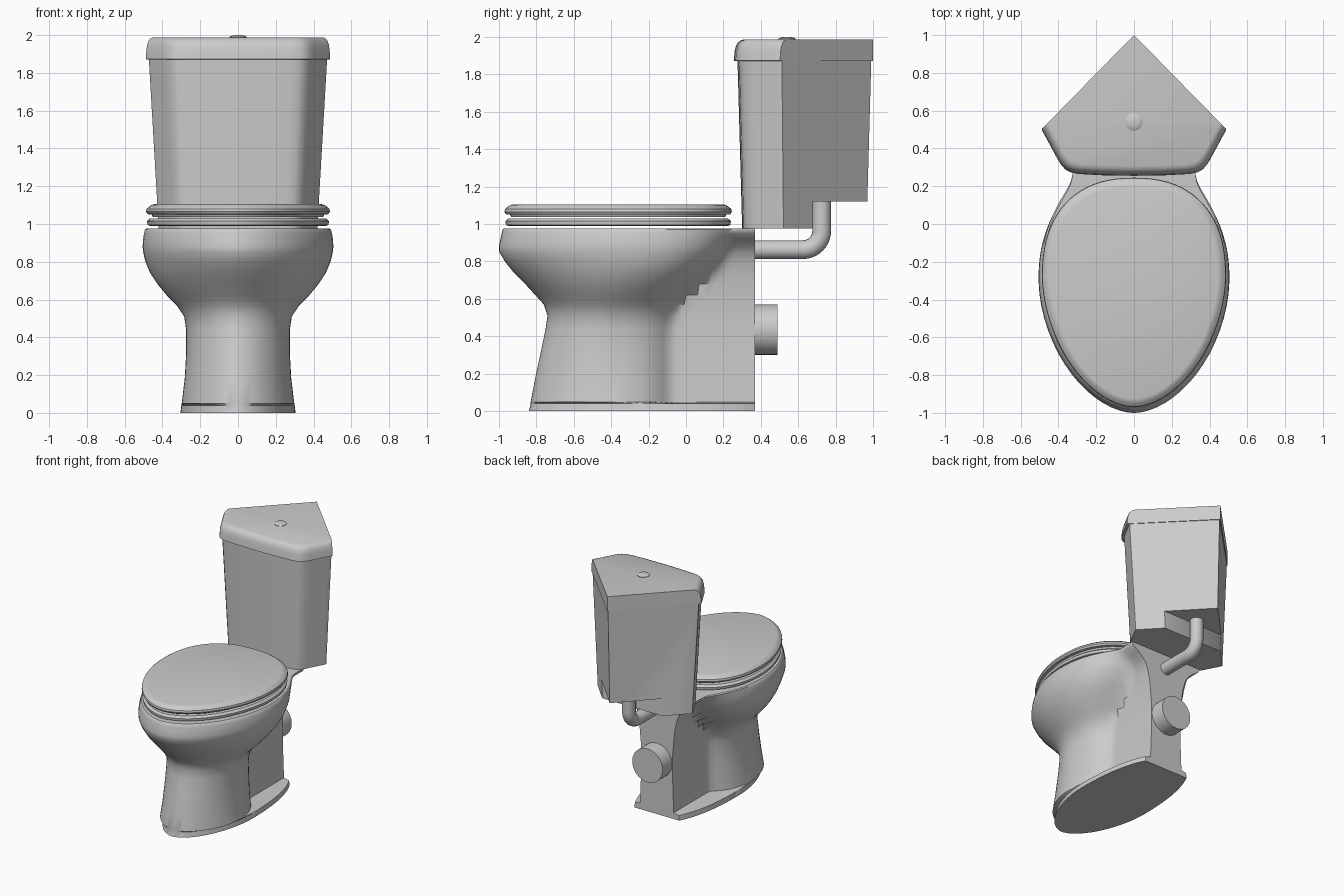
import bpy, bmesh, math
from mathutils import Vector

if "Cube" in bpy.data.objects:
    bpy.data.objects.remove(bpy.data.objects["Cube"])

ceramic = bpy.data.materials.new("grey_ceramic")
ceramic.diffuse_color = (0.6, 0.6, 0.6, 1)
ceramic.use_nodes = True
ceramic.node_tree.nodes["Principled BSDF"].inputs["Base Color"].default_value = ceramic.diffuse_color


def finish(name, bm, angle=35):
    bmesh.ops.recalc_face_normals(bm, faces=bm.faces)
    me = bpy.data.meshes.new(name)
    bm.to_mesh(me)
    bm.free()
    me.materials.append(ceramic)
    ob = bpy.data.objects.new(name, me)
    bpy.context.collection.objects.link(ob)
    bpy.ops.object.select_all(action='DESELECT')
    ob.select_set(True)
    bpy.context.view_layer.objects.active = ob
    bpy.ops.object.shade_smooth_by_angle(angle=math.radians(angle))
    return ob


def loft(name, rings, angle=35, closed=False):
    """Skin a list of equal-length point rings; cap the ends unless closed."""
    bm = bmesh.new()
    vs = [[bm.verts.new(p) for p in r] for r in rings]
    n = len(vs[0])
    pairs = list(zip(vs, vs[1:])) + ([(vs[-1], vs[0])] if closed else [])
    for a, b in pairs:
        for i in range(n):
            j = (i + 1) % n
            bm.faces.new((a[i], a[j], b[j], b[i]))
    if not closed:
        bm.faces.new(vs[0])
        bm.faces.new(vs[-1])
    return finish(name, bm, angle)


def mirror_ring(half, z):
    """Half outline (x >= 0) to a full ring; points on the axis stay single."""
    other = [(-x, y) for x, y in reversed(half) if x > 1e-5]
    return [(x, y, z) for x, y in half + other]


# Pedestal and bowl: egg outline blended with a narrow rear column
BACK = 0.37


def bowl_ring(z, yf, yc, yb, w, wr):
    half = []
    for i in range(16):
        t = math.cos(i / 16 * math.pi / 2)
        half.append((w * max(0, 1 - t ** 1.8) ** (1 / 1.8), yc - (yc - yf) * t))
    for i in range(25):
        y = yc + (BACK - yc) * i / 24
        t = min(1, (y - yc) / (yb - yc))
        a = w * (1 - t ** 2.3) ** (1 / 2.3)
        half.append(((a ** 8 + wr ** 8) ** 0.125, y))
    return mirror_ring(half, z)


bowl_rows = [  # height, front, widest, back of egg, half width, column half width
    (0.00, -0.84, -0.25, 0.51, 0.305, 0.10),
    (0.04, -0.83, -0.25, 0.51, 0.300, 0.10),
    (0.05, -0.83, -0.42, -0.06, 0.298, 0.15),
    (0.18, -0.805, -0.42, -0.06, 0.282, 0.145),
    (0.32, -0.775, -0.42, -0.06, 0.274, 0.14),
    (0.44, -0.75, -0.41, -0.06, 0.274, 0.14),
    (0.51, -0.74, -0.40, -0.05, 0.285, 0.14),
    (0.57, -0.76, -0.39, -0.02, 0.325, 0.145),
    (0.62, -0.805, -0.37, 0.02, 0.375, 0.15),
    (0.68, -0.86, -0.35, 0.08, 0.425, 0.155),
    (0.74, -0.92, -0.32, 0.14, 0.465, 0.165),
    (0.80, -0.968, -0.30, 0.20, 0.490, 0.18),
    (0.85, -0.998, -0.30, 0.24, 0.502, 0.20),
    (0.88, -1.0, -0.30, 0.26, 0.505, 0.225),
    (0.92, -0.992, -0.30, 0.28, 0.502, 0.27),
    (0.95, -0.985, -0.30, 0.29, 0.496, 0.315),
    (0.97, -0.98, -0.30, 0.30, 0.490, 0.325),
    (0.977, -0.972, -0.30, 0.29, 0.482, 0.325),
]
loft("bowl_and_pedestal", [bowl_ring(*r) for r in bowl_rows])


# Seat ring and lid share an egg outline with a blunt rear
def seat_ring(z, inset):
    half = []
    w, yf, yc, yb = 0.487 - inset, -0.97 + inset, -0.28, 0.245 - inset
    for i in range(41):
        a = math.pi * i / 40
        p = 1.8 if i < 20 else 2.35
        c, s = math.cos(a), max(0, math.sin(a))
        d = yc - yf if c > 0 else yb - yc
        x = w * s ** (2 / p) if 0 < i < 40 else 0
        half.append((x, yc - d * math.copysign(abs(c) ** (2 / p), c)))
    return mirror_ring(half, z)


loft("seat", [seat_ring(z, i) for z, i in
              [(0.99, 0.02), (0.995, 0.008), (1.015, 0.005), (1.03, 0.022),
               (1.03, 0.13), (0.99, 0.13)]], closed=True)
loft("seat_lid", [seat_ring(z, i) for z, i in
                  [(1.038, 0.035), (1.05, 0.03), (1.052, 0.008), (1.065, 0.0),
                   (1.08, 0.003), (1.093, 0.018), (1.101, 0.03), (1.105, 0.045)]])

# Corner cistern plan: x fraction and depth fraction (0 front, 1 rear corner)
PLAN = [(0, 0), (0.35, 0.004), (0.6, 0.013), (0.69, 0.025), (0.745, 0.045),
        (0.79, 0.078), (0.83, 0.12), (0.97, 0.29), (0.99, 0.312), (1, 0.332), (0, 1)]


def tank_ring(z, w, yf, yb):
    return mirror_ring([(x * w, yf + (yb - yf) * d) for x, d in PLAN], z)


tank = loft("cistern", [tank_ring(0.977, 0.42, 0.30, 0.965),
                        tank_ring(1.875, 0.472, 0.275, 0.99)])

# Stepped underside at the rear of the cistern
bm = bmesh.new()
bmesh.ops.create_cube(bm, size=1)
for v in bm.verts:
    v.co = Vector((v.co.x * 2, 1.18 + v.co.y, 0.62 + v.co.z))
cutter = finish("step_cutter", bm)
cutter.hide_render = True
cutter.hide_set(True)
cut = tank.modifiers.new("step", 'BOOLEAN')
cut.operation = 'DIFFERENCE'
cut.solver = 'EXACT'
cut.object = cutter

# Cistern lid: shrinks towards the rear corner so the wall sides stay flat
lid_rows = [(1.87, 0.985), (1.873, 1), (1.925, 0.993), (1.95, 0.985),
            (1.968, 0.972), (1.98, 0.955), (1.987, 0.93)]
loft("cistern_lid", [tank_ring(z, 0.488 * s, 1 - 0.745 * s, 1) for z, s in lid_rows], 40)


# Flush button
def circle(r, f, n=32):
    return [f(r * math.cos(2 * math.pi * i / n), r * math.sin(2 * math.pi * i / n))
            for i in range(n)]


loft("flush_button", [circle(r, lambda a, b: (a, 0.54 + b, z)) for r, z in
                      [(0.046, 1.98), (0.046, 1.99), (0.036, 1.996), (0.018, 2.0)]])

# Waste outlet at the rear
loft("waste_outlet", [circle(0.135, lambda a, b: (a, y, 0.435 + b))
                      for y in (0.36, 0.49)])

# Flush pipe: straight, quarter bend, then up into the cistern
path = [(0.34, 0.863, 0)]
for i in range(11):
    a = math.pi / 2 * i / 10
    path.append((0.625 + 0.1 * math.sin(a), 0.963 - 0.1 * math.cos(a), a))
path.append((0.725, 1.13, math.pi / 2))
loft("flush_pipe", [circle(0.05, lambda a, b: (a, y - b * math.sin(t), z + b * math.cos(t)), 20)
                    for y, z, t in path])
